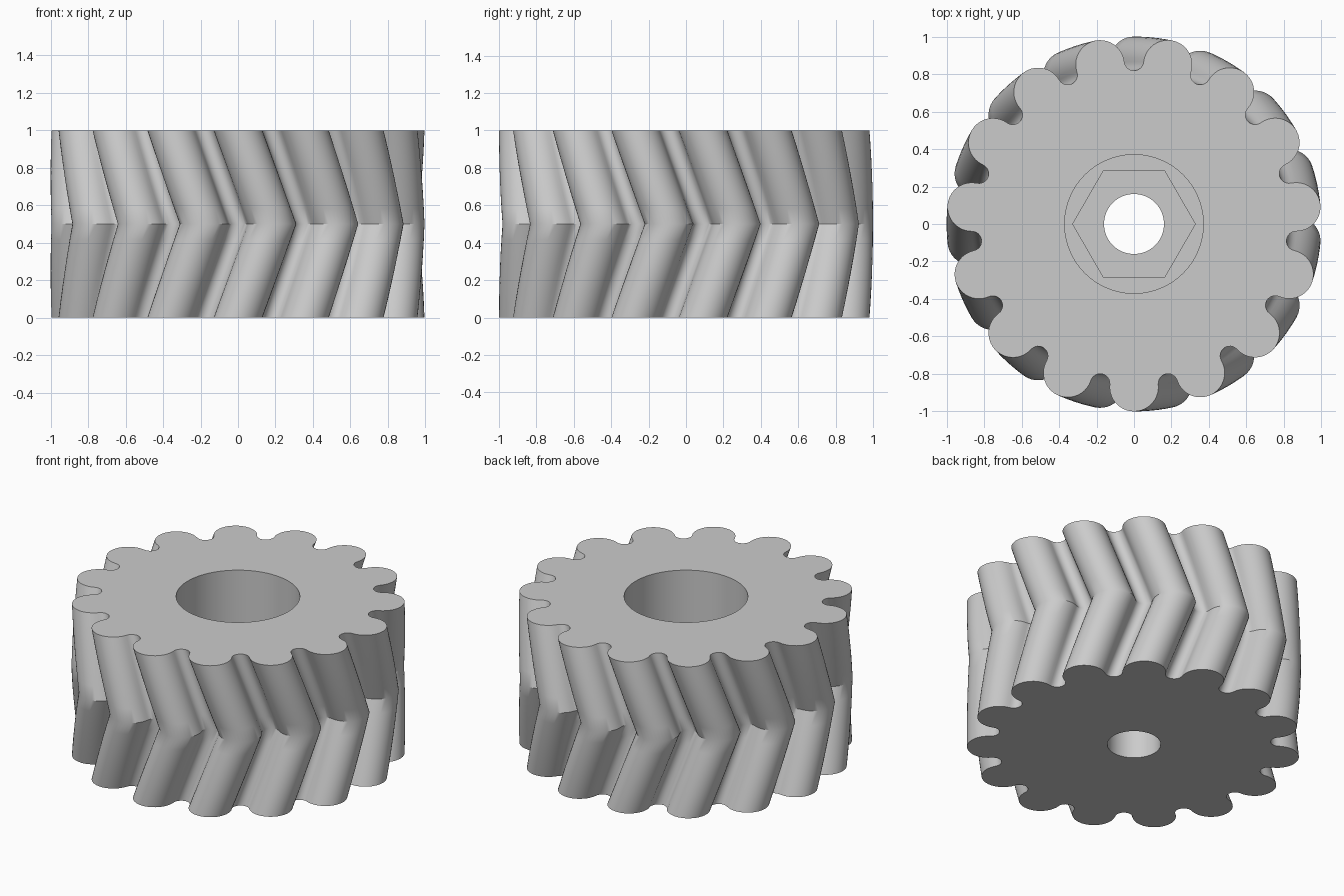
import bpy
import bmesh
from math import cos, sin, pi, radians

TEETH = 15
HALF = pi / TEETH               # angle from tooth centre to gap centre
PITCH_R, TOOTH_R = 0.87, 0.13
GAP_R = 2 * PITCH_R * sin(HALF / 2) - TOOTH_R
HEIGHT, TWIST = 1.0, HALF
LAYERS = 12                     # even, so one ring lies on the middle fold

cube = bpy.data.objects.get("Cube")
if cube:
    bpy.data.objects.remove(cube, do_unlink=True)

steel = bpy.data.materials.new("plain grey")
steel.use_nodes = True
grey = (0.6, 0.6, 0.6, 1)
steel.diffuse_color = grey
steel.node_tree.nodes["Principled BSDF"].inputs["Base Color"].default_value = grey


def arc(angle, radius, start, end, steps):
    """Arc about a point on the pitch circle, without its last point."""
    cx, cy = PITCH_R * cos(angle), PITCH_R * sin(angle)
    for i in range(steps):
        a = angle + start + (end - start) * i / steps
        yield cx + radius * cos(a), cy + radius * sin(a)


def gear_outline():
    """Round teeth joined by smaller round gaps, tangent to each other."""
    sweep = pi / 2 + HALF / 2
    gap_sweep = pi / 2 - HALF / 2
    points = []
    for k in range(TEETH):
        a = -pi / 2 + 2 * HALF * k
        points += arc(a, TOOTH_R, -sweep, sweep, 20)
        points += arc(a + HALF, GAP_R, pi + gap_sweep, pi - gap_sweep, 12)
    return points


def polygon(radius, sides):
    return [(radius * cos(2 * pi * i / sides), radius * sin(2 * pi * i / sides))
            for i in range(sides)]


bm = bmesh.new()


def ring(points, z, turn=0.0):
    c, s = cos(turn), sin(turn)
    return [bm.verts.new((x * c - y * s, x * s + y * c, z)) for x, y in points]


def wall(lower, upper):
    n = len(lower)
    for i in range(n):
        j = (i + 1) % n
        bm.faces.new((lower[i], lower[j], upper[j], upper[i]))


def flat_between(outer, inner):
    """Flat face with a hole between two loops at one height."""
    edges = []
    for loop in (outer, inner):
        for i, v in enumerate(loop):
            w = loop[(i + 1) % len(loop)]
            edges.append(bm.edges.get((v, w)) or bm.edges.new((v, w)))
    bmesh.ops.triangle_fill(bm, use_beauty=True, use_dissolve=False, edges=edges)


# Herringbone tooth surface: twist up to the middle, then back
outline = gear_outline()
rings = []
for k in range(LAYERS + 1):
    t = k / LAYERS
    rings.append(ring(outline, HEIGHT * t, TWIST * (1 - abs(2 * t - 1))))
for lower, upper in zip(rings, rings[1:]):
    wall(lower, upper)

# Stepped bore: shaft hole, hexagonal nut pocket, round counterbore
outer = rings[0]
for points, low, high in ((polygon(0.16, 64), 0.0, 0.25),
                          (polygon(0.327, 6), 0.25, 0.5),
                          (polygon(0.37, 96), 0.5, HEIGHT)):
    bottom, top = ring(points, low), ring(points, high)
    wall(bottom, top)
    flat_between(outer, bottom)
    outer = top
flat_between(rings[-1], outer)

bmesh.ops.recalc_face_normals(bm, faces=bm.faces)
mesh = bpy.data.meshes.new("herringbone_gear")
bm.to_mesh(mesh)
bm.free()
mesh.materials.append(steel)

gear = bpy.data.objects.new("herringbone_gear", mesh)
bpy.context.collection.objects.link(gear)
bpy.ops.object.select_all(action="DESELECT")
gear.select_set(True)
bpy.context.view_layer.objects.active = gear
bpy.ops.object.shade_smooth_by_angle(angle=radians(30))
